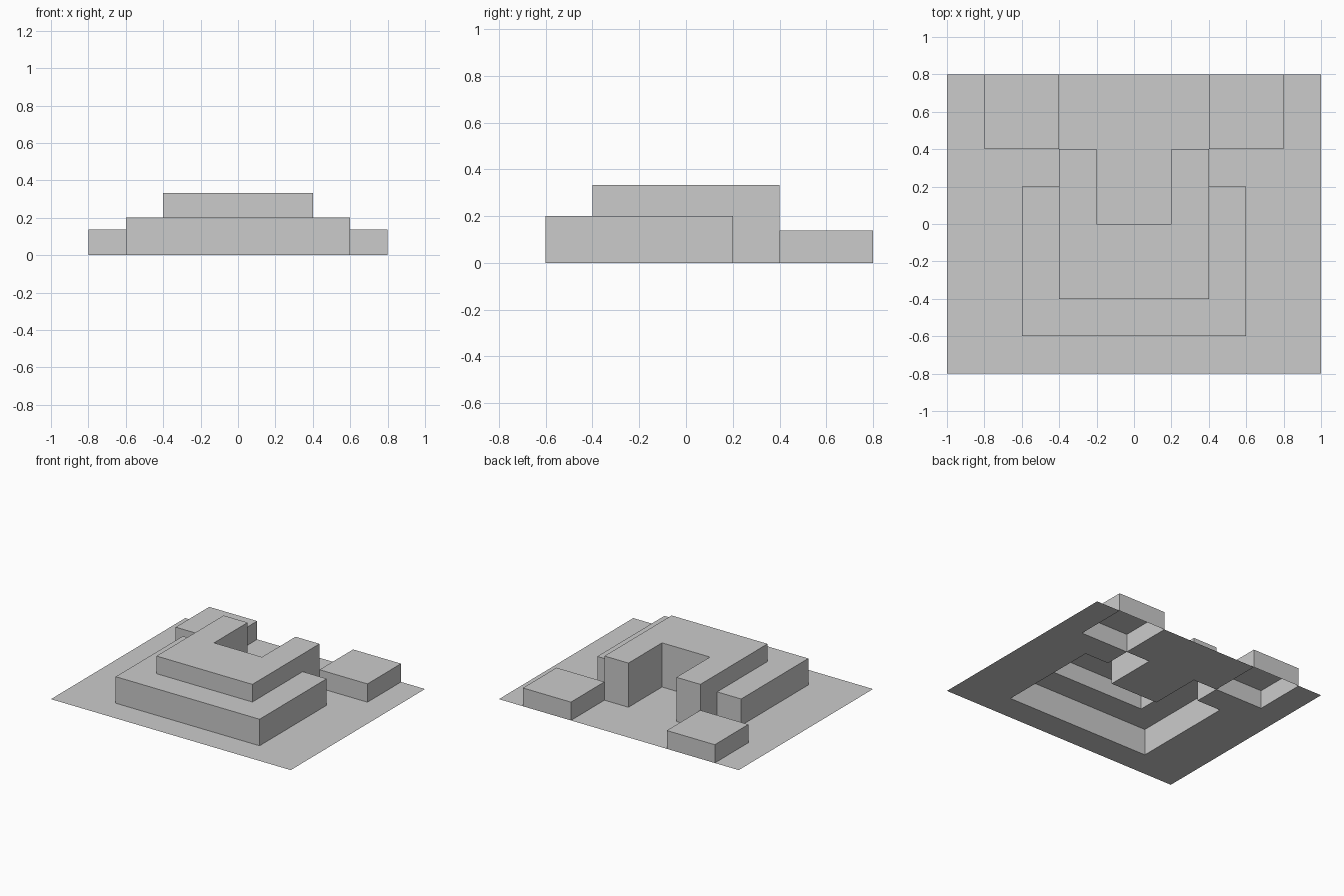
import bpy, bmesh, math

if "Cube" in bpy.data.objects:
    bpy.data.objects.remove(bpy.data.objects["Cube"])

S = 0.2                 # plan module
NX, NY = 10, 8          # site is 2.0 x 1.6
X0, Y0 = -1.0, -0.8

# part name, height, plan rectangles (xmin, ymin, xmax, ymax); later parts override earlier
PARTS = [
    ("lower_terrace", 0.20, [(-0.6, -0.6, 0.6, 0.2)]),
    ("upper_terrace", 0.333, [(-0.4, -0.4, 0.4, 0.4)]),
    ("courtyard", 0.0, [(-0.2, 0.0, 0.2, 0.4)]),
    ("left_rear_block", 0.138, [(-0.8, 0.4, -0.4, 0.8)]),
    ("right_rear_block", 0.138, [(0.4, 0.4, 0.8, 0.8)]),
]

# plan map: which part and height covers each cell
plan = {(i, j): ("ground", 0.0) for i in range(NX) for j in range(NY)}
for name, h, rects in PARTS:
    for x1, y1, x2, y2 in rects:
        for i, j in plan:
            cx, cy = X0 + (i + 0.5) * S, Y0 + (j + 0.5) * S
            if x1 < cx < x2 and y1 < cy < y2:
                plan[i, j] = ("ground" if h == 0 else name, h)


def build_shell(name):
    """Open-bottomed sheet: flat roof plus walls down to lower neighbours."""
    bm = bmesh.new()

    def quad(*pts):
        bm.faces.new([bm.verts.new(p) for p in pts])

    for (i, j), (owner, h) in plan.items():
        if owner != name:
            continue
        x, y = X0 + i * S, Y0 + j * S
        c = [(x, y), (x + S, y), (x + S, y + S), (x, y + S)]
        quad(*[(px, py, h) for px, py in c])
        for k, (di, dj) in enumerate([(0, -1), (1, 0), (0, 1), (-1, 0)]):
            low = plan.get((i + di, j + dj), ("", 0.0))[1]
            if low < h:
                a, b = c[k], c[(k + 1) % 4]
                quad((*a, low), (*b, low), (*b, h), (*a, h))
    bmesh.ops.remove_doubles(bm, verts=bm.verts[:], dist=1e-4)
    bmesh.ops.dissolve_limit(bm, angle_limit=math.radians(1),
                             verts=bm.verts[:], edges=bm.edges[:])
    me = bpy.data.meshes.new(name)
    bm.to_mesh(me)
    bm.free()
    bpy.context.collection.objects.link(bpy.data.objects.new(name, me))


for part in ("ground", "lower_terrace", "upper_terrace",
             "left_rear_block", "right_rear_block"):
    build_shell(part)
